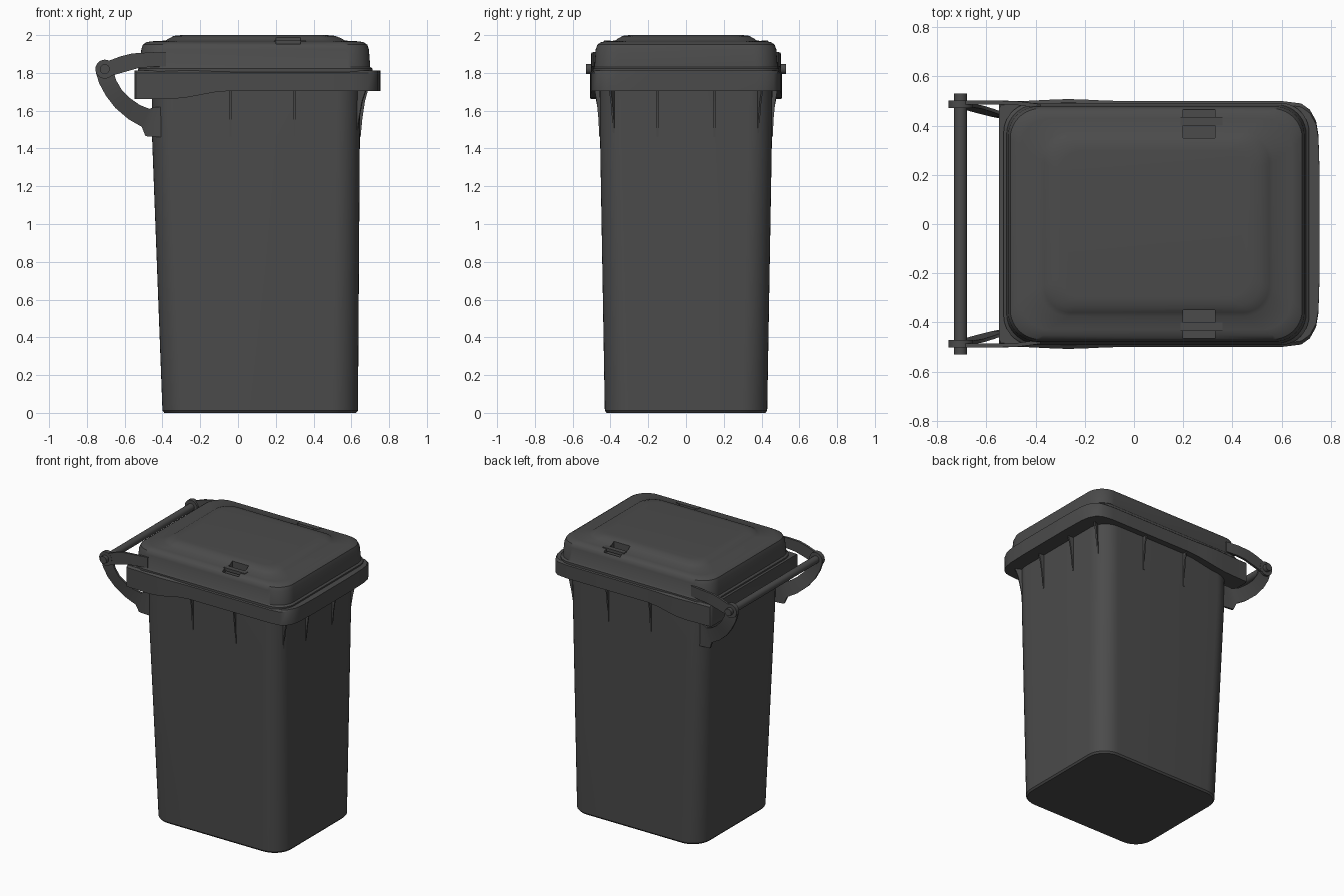
import bpy, bmesh, math
from mathutils import Vector

if "Cube" in bpy.data.objects:
    bpy.data.objects.remove(bpy.data.objects["Cube"])

plastic = bpy.data.materials.new("dark grey plastic")
plastic.diffuse_color = (0.07, 0.07, 0.07, 1)
plastic.use_nodes = True
plastic.node_tree.nodes["Principled BSDF"].inputs["Base Color"].default_value = plastic.diffuse_color


def finish(name, bm, angle=35):
    bmesh.ops.recalc_face_normals(bm, faces=bm.faces)
    me = bpy.data.meshes.new(name)
    bm.to_mesh(me)
    bm.free()
    me.materials.append(plastic)
    ob = bpy.data.objects.new(name, me)
    bpy.context.collection.objects.link(ob)
    smooth(ob, angle)
    return ob


def smooth(ob, angle=35):
    bpy.ops.object.select_all(action='DESELECT')
    ob.select_set(True)
    bpy.context.view_layer.objects.active = ob
    bpy.ops.object.shade_smooth_by_angle(angle=math.radians(angle))


def loft(name, rings, angle=35):
    """Skin a list of equal-length closed rings and cap both ends."""
    bm = bmesh.new()
    vs = [[bm.verts.new(p) for p in r] for r in rings]
    n = len(rings[0])
    for a, b in zip(vs, vs[1:]):
        for i in range(n):
            j = (i + 1) % n
            bm.faces.new((a[i], a[j], b[j], b[i]))
    bm.faces.new(vs[0])
    bm.faces.new(vs[-1])
    return finish(name, bm, angle)


def rounded(x0, x1, hy, r, z, seg=10):
    pts = []
    corners = ((x1 - r, hy - r), (x0 + r, hy - r), (x0 + r, r - hy), (x1 - r, r - hy))
    for k, (cx, cy) in enumerate(corners):
        for i in range(seg + 1):
            a = math.pi / 2 * (k + i / seg)
            pts.append((cx + r * math.cos(a), cy + r * math.sin(a), z))
    return pts


def box(name, x0, x1, y0, y1, z0, z1):
    ring = lambda z: [(x0, y0, z), (x1, y0, z), (x1, y1, z), (x0, y1, z)]
    return loft(name, [ring(z0), ring(z1)])


def cylinder_y(name, x, z, r, y0, y1, seg=24):
    ring = lambda y: [(x + r * math.cos(2 * math.pi * i / seg), y,
                       z + r * math.sin(2 * math.pi * i / seg)) for i in range(seg)]
    return loft(name, [ring(y0), ring(y1)])


# Tapered bin body
loft("body", [rounded(*s) for s in (
    (-0.39, 0.625, 0.42, 0.13, 0.0), (-0.40, 0.635, 0.43, 0.14, 0.012),
    (-0.455, 0.645, 0.455, 0.13, 1.46), (-0.457, 0.648, 0.457, 0.13, 1.72))])

# Rim skirt, lofted along x, dropping lower towards the back
rim = [(-0.548, 0.485), (-0.54, 0.498), (-0.45, 0.50), (-0.35, 0.505), (-0.27, 0.508),
       (-0.2, 0.506), (-0.12, 0.502), (-0.04, 0.50), (0.3, 0.50), (0.6, 0.50),
       (0.68, 0.49), (0.715, 0.465), (0.74, 0.42), (0.75, 0.36), (0.755, 0.2)]


def skirt_z(x):
    t = min(1, max(0, (x + 0.36) / 0.32))
    return 1.662 + 0.043 * t * t * (3 - 2 * t)


rings = []
for x, h in rim:
    b = skirt_z(x)
    rings.append([(x, -h, b), (x, -h, 1.80), (x, -h + 0.014, 1.812),
                  (x, h - 0.014, 1.812), (x, h, 1.80), (x, h, b)])
loft("rim", rings)

# Domed lid with a raised centre panel
lid = loft("lid", [rounded(*s) for s in (
    (-0.53, 0.712, 0.493, 0.12, 1.80), (-0.53, 0.712, 0.493, 0.12, 1.822),
    (-0.518, 0.70, 0.485, 0.12, 1.832), (-0.512, 0.693, 0.478, 0.12, 1.925),
    (-0.503, 0.684, 0.469, 0.12, 1.95), (-0.485, 0.665, 0.452, 0.12, 1.962),
    (-0.46, 0.64, 0.43, 0.12, 1.967), (-0.385, 0.565, 0.375, 0.12, 1.971),
    (-0.365, 0.55, 0.36, 0.11, 1.982), (-0.34, 0.515, 0.335, 0.10, 1.996),
    (-0.30, 0.47, 0.30, 0.09, 2.0))])

# Grip recesses in the lid, each bridged by a small bar
for s in (-1, 1):
    ya, yb = sorted((s * 0.35, s * 0.465))
    cut = box("grip_cutter", 0.20, 0.33, ya, yb, 1.94, 2.1)
    cut.hide_render = True
    mod = lid.modifiers.new("grip", 'BOOLEAN')
    mod.object = cut
    mod.operation = 'DIFFERENCE'
    mod.solver = 'EXACT'
    bpy.context.view_layer.objects.active = lid
    bpy.ops.object.modifier_apply(modifier=mod.name)
    bpy.data.objects.remove(cut)
    ya, yb = sorted((s * 0.40, s * 0.435))
    box("grip_bar", 0.19, 0.36, ya, yb, 1.95, 1.972)
smooth(lid)


# Tapered stiffening ribs under the rim: root point and outward direction
def rib(x, y, dx, dy, depth):
    d = Vector((dx, dy, 0)).normalized()
    t = Vector((-d.y, d.x, 0)) * 0.005
    p = Vector((x, y, 0))
    prof = [(-0.03, 1.46), (0.004, 1.46), (depth * 0.3, 1.56),
            (depth * 0.6, 1.65), (depth, 1.715), (-0.03, 1.715)]
    loft("rim_rib", [[p + d * o + t * k + Vector((0, 0, z)) for o, z in prof] for k in (-1, 1)])


for s in (-1, 1):
    for x in (-0.04, 0.30):
        rib(x, s * 0.455, 0, s, 0.03)
    rib(0.645, s * 0.15, 1, 0, 0.045)
    rib(0.625, s * 0.38, 1, s * 0.45, 0.06)


# Flat curved arm: rows of outer x,z / inner x,z / y
def arm(name, rows, s, thick):
    loft(name, [[(ox, s * y, oz), (ix, s * y, iz), (ix, s * (y - thick), iz),
                 (ox, s * (y - thick), oz)] for ox, oz, ix, iz, y in rows], 40)


for s in (-1, 1):
    arm("lid_hinge_arm", [
        (-0.735, 1.86, -0.715, 1.775, 0.502), (-0.68, 1.866, -0.67, 1.785, 0.502),
        (-0.62, 1.888, -0.60, 1.805, 0.502), (-0.56, 1.903, -0.53, 1.825, 0.502),
        (-0.47, 1.908, -0.46, 1.832, 0.499), (-0.38, 1.91, -0.38, 1.835, 0.487)], s, 0.016)
    arm("body_handle_arm", [
        (-0.752, 1.80, -0.66, 1.81, 0.488), (-0.735, 1.745, -0.645, 1.76, 0.487),
        (-0.70, 1.68, -0.615, 1.71, 0.482), (-0.65, 1.615, -0.57, 1.665, 0.468),
        (-0.58, 1.555, -0.52, 1.63, 0.450), (-0.51, 1.515, -0.47, 1.61, 0.436),
        (-0.49, 1.465, -0.44, 1.62, 0.428), (-0.40, 1.46, -0.40, 1.62, 0.425)], s, 0.014)
    for name, y in (("lid_hinge_eye", 0.503), ("body_hinge_eye", 0.488)):
        ya, yb = sorted((s * y, s * (y - 0.016)))
        cylinder_y(name, -0.705, 1.82, 0.05, ya, yb)

# Handle bar through the hinge eyes
cylinder_y("handle_bar", -0.705, 1.82, 0.026, -0.53, 0.53)
